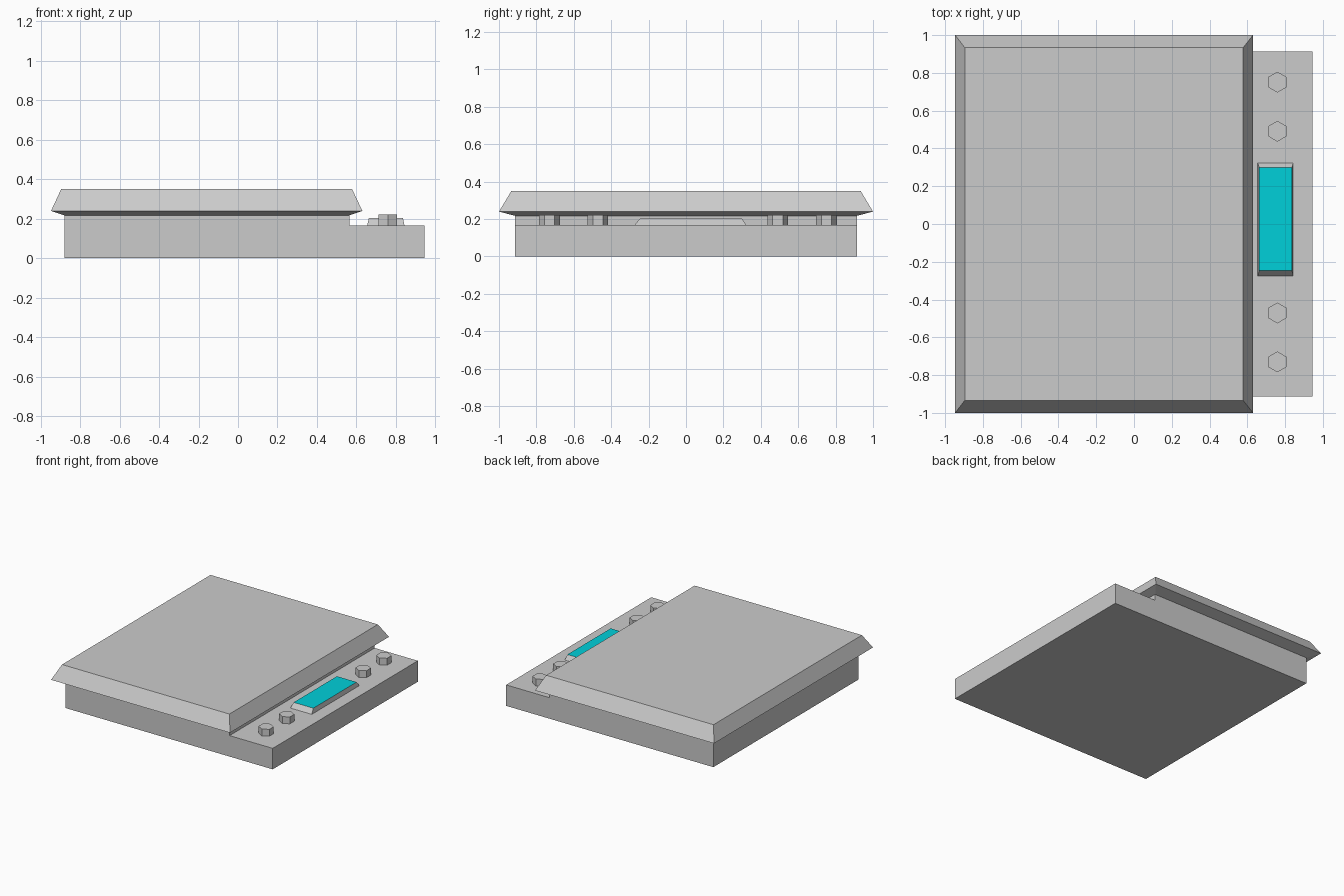
import bpy, bmesh, math

if "Cube" in bpy.data.objects:
    bpy.data.objects.remove(bpy.data.objects["Cube"])


def finish(name, bm):
    bmesh.ops.recalc_face_normals(bm, faces=bm.faces)
    mesh = bpy.data.meshes.new(name)
    bm.to_mesh(mesh)
    bm.free()
    obj = bpy.data.objects.new(name, mesh)
    bpy.context.collection.objects.link(obj)
    return obj


def loft(name, rings, cap_top=True):
    """Stack of rectangles (x0, x1, y0, y1, z) joined into a solid."""
    bm = bmesh.new()
    loops = []
    for x0, x1, y0, y1, z in rings:
        loops.append([bm.verts.new((x, y, z))
                      for x, y in ((x0, y0), (x1, y0), (x1, y1), (x0, y1))])
    for a, b in zip(loops, loops[1:]):
        for i in range(4):
            j = (i + 1) % 4
            bm.faces.new((a[i], a[j], b[j], b[i]))
    bm.faces.new(loops[0])
    if cap_top:
        bm.faces.new(loops[-1])
    return finish(name, bm)


# Stepped body: side profile extruded along y
bm = bmesh.new()
profile = [(-0.88, 0), (0.945, 0), (0.945, 0.167), (0.565, 0.167),
           (0.565, 0.216), (-0.88, 0.216)]
face = bm.faces.new([bm.verts.new((x, -0.913, z)) for x, z in profile])
ext = bmesh.ops.extrude_face_region(bm, geom=[face], use_keep_orig=True)
bmesh.ops.translate(bm, vec=(0, 1.826, 0),
                    verts=[v for v in ext["geom"] if isinstance(v, bmesh.types.BMVert)])
finish("body", bm)

# Weighing plate with bevelled rim and sloping underside
loft("weighing_plate", [(-0.88, 0.563, -0.913, 0.913, 0.217),
                        (-0.947, 0.63, -1, 1, 0.24),
                        (-0.896, 0.578, -0.934, 0.934, 0.35)])

# Display housing, closed by the coloured screen
loft("display_housing", [(0.655, 0.843, -0.276, 0.323, 0.167),
                         (0.663, 0.836, -0.246, 0.298, 0.203)], cap_top=False)
bm = bmesh.new()
bm.faces.new([bm.verts.new((x, y, 0.203)) for x, y in
              ((0.663, -0.246), (0.836, -0.246), (0.836, 0.298), (0.663, 0.298))])
screen = finish("display_screen", bm)
cyan = bpy.data.materials.new("screen_cyan")
cyan.diffuse_color = (0.0, 0.63, 0.7, 1)
cyan.use_nodes = True
cyan.node_tree.nodes["Principled BSDF"].inputs["Base Color"].default_value = cyan.diffuse_color
screen.data.materials.append(cyan)
if screen.data.polygons[0].normal.z < 0:
    screen.data.flip_normals()

# Hexagonal buttons
for i, y in enumerate((-0.73, -0.471, 0.491, 0.751)):
    bpy.ops.mesh.primitive_cylinder_add(vertices=6, radius=0.055, depth=0.055,
                                        location=(0.759, y, 0.1945))
    bpy.context.object.name = f"button_{i + 1}"
